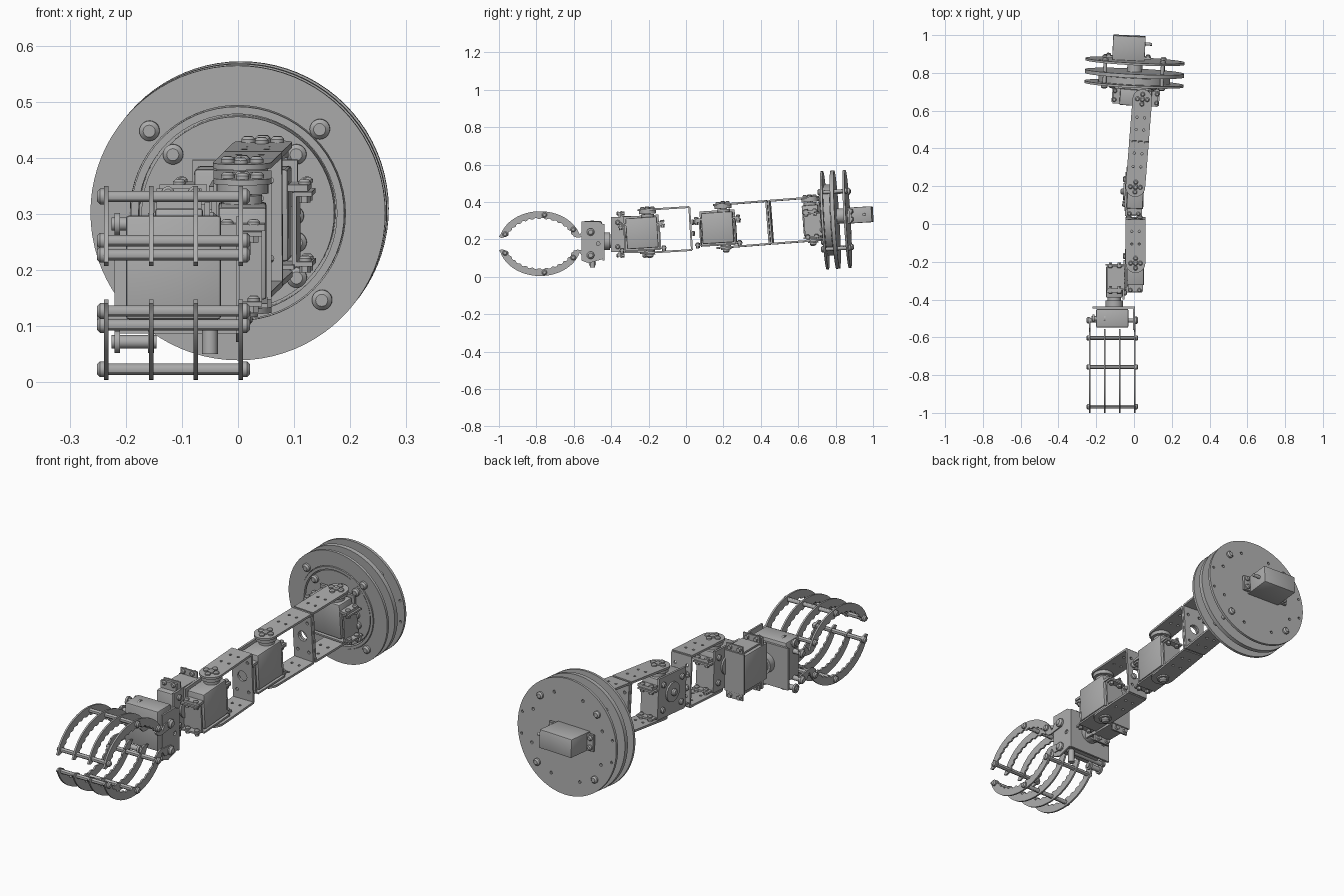
import bpy, bmesh
from math import pi, sin, cos, radians
from mathutils import Matrix, Vector

cube = bpy.data.objects.get("Cube")
if cube:
    bpy.data.objects.remove(cube, do_unlink=True)

grey = bpy.data.materials.new("plain grey")
grey.use_nodes = True
grey.diffuse_color = (0.42, 0.42, 0.42, 1)
grey.node_tree.nodes["Principled BSDF"].inputs["Base Color"].default_value = (0.42, 0.42, 0.42, 1)
parts = []
WORLD = Matrix.Identity(4)


def place(name, mesh, frame):
    mesh.materials.clear()
    mesh.materials.append(grey)
    ob = bpy.data.objects.new(name, mesh)
    ob.matrix_world = frame
    bpy.context.collection.objects.link(ob)
    parts.append(ob)


def frame_at(pos, rz=0, rx=0):
    return (Matrix.Translation(pos) @ Matrix.Rotation(radians(rz), 4, 'Z')
            @ Matrix.Rotation(radians(rx), 4, 'X'))


def axes(x, y, z, pos=(0, 0, 0)):
    m = Matrix((x, y, z)).transposed().to_4x4()
    m.translation = pos
    return m


def box(bm, lo, hi, bevel=0):
    lo, hi = Vector(lo), Vector(hi)
    m = Matrix.Translation((lo + hi) / 2) @ Matrix.Diagonal((*(hi - lo), 1))
    verts = bmesh.ops.create_cube(bm, size=1, matrix=m)["verts"]
    if bevel:
        edges = list({e for v in verts for e in v.link_edges})
        bmesh.ops.bevel(bm, geom=edges, offset=bevel, segments=2, affect='EDGES', profile=0.5)


def rod(bm, a, b, r, r2=None, n=20):
    a, b = Vector(a), Vector(b)
    m = Matrix.Translation((a + b) / 2) @ (b - a).to_track_quat('Z', 'Y').to_matrix().to_4x4()
    bmesh.ops.create_cone(bm, cap_ends=True, segments=n, radius1=r,
                          radius2=r if r2 is None else r2, depth=(b - a).length, matrix=m)


def screw(bm, p, d, r=0.013):
    p, d = Vector(p), Vector(d)
    rod(bm, p, p + d * r * 0.5, r)
    rod(bm, p + d * r * 0.5, p + d * r * 0.9, r, r * 0.6)


def make(name, frame, build):
    bm = bmesh.new()
    build(bm)
    me = bpy.data.meshes.new(name)
    bm.to_mesh(me)
    bm.free()
    place(name, me, frame)


def ring(r, n=64, c=(0, 0)):
    return [(c[0] + r * cos(2 * pi * i / n), c[1] + r * sin(2 * pi * i / n)) for i in range(n)]


def plate(name, frame, outline, z0, z1, holes=()):
    """Flat sheet with holes, extruded along local z."""
    cu = bpy.data.curves.new(name, 'CURVE')
    cu.dimensions, cu.fill_mode, cu.extrude = '2D', 'BOTH', (z1 - z0) / 2
    for pts in [outline] + [h if isinstance(h, list) else ring(h[2], 12, h) for h in holes]:
        sp = cu.splines.new('POLY')
        sp.points.add(len(pts) - 1)
        for p, q in zip(sp.points, pts):
            p.co = (q[0], q[1], 0, 1)
        sp.use_cyclic_u = True
    tmp = bpy.data.objects.new(name + "_tmp", cu)
    me = bpy.data.meshes.new_from_object(tmp)
    bpy.data.objects.remove(tmp)
    place(name, me, frame @ Matrix.Translation((0, 0, (z0 + z1) / 2)))


# ---- Servo with its mounting bracket; shaft is the local z axis
def servo(name, frame):
    def body(bm):
        box(bm, (-0.043, -0.12, -0.09), (0.043, 0.048, 0.075), 0.006)
        box(bm, (-0.04, -0.155, 0.035), (0.04, 0.083, 0.047))
        rod(bm, (0, 0, 0.07), (0, 0, 0.09), 0.035)
        rod(bm, (0, 0, 0.085), (0, 0, 0.1), 0.016)

    def bracket(bm):
        box(bm, (-0.055, -0.13, -0.1), (-0.045, 0.058, 0.085))
        for y, s in ((-0.13, -1), (0.058, 1)):
            box(bm, (-0.055, y - 0.004, -0.1), (0.035, y + 0.004, 0.033))
            for z in (-0.095, 0.03):
                box(bm, (-0.05, min(y, y + s * 0.032), z - 0.004), (0.035, max(y, y + s * 0.032), z + 0.004))
                for x in (-0.027, 0.02):
                    screw(bm, (x, y + s * 0.018, z + 0.004 + 0.012 * (z > 0)), (0, 0, 1), 0.011)
                    rod(bm, (x, y + s * 0.018, z - 0.016), (x, y + s * 0.018, z), 0.01, n=6)
        rod(bm, (-0.063, -0.035, 0), (-0.05, -0.035, 0), 0.045, n=32)
        for y in (-0.1, 0.03):
            for z in (-0.065, 0.05):
                screw(bm, (-0.055, y, z), (-1, 0, 0))
        screw(bm, (-0.063, -0.035, 0), (-1, 0, 0), 0.016)
        box(bm, (-0.055, -0.13, -0.104), (0.045, 0.058, -0.096))
    make(name + "_servo_body", frame, body)
    make(name + "_servo_bracket", frame, bracket)


# ---- U bracket: web at local y = web, arms reaching to the pivot at y = 0
def u_bracket(name, frame, web, half=0.115, w=0.052):
    s = 1 if web > 0 else -1
    arc = [(w * cos(a), -s * w * sin(a)) for a in [pi * i / 16 for i in range(17)]]
    outline = arc + [(-w, web), (w, web)]
    cross = [(0.026, 0), (-0.026, 0), (0, 0.026), (0, -0.026)]
    holes = [(x, web * f, 0.006) for f in (0.45, 0.75) for x in (-0.02, 0.02)]
    for side, z in (("upper", half), ("lower", -half)):
        plate(f"{name}_{side}_arm", frame, outline, z - 0.005, z + 0.005, holes)
    web_frame = frame @ Matrix.Translation((0, web, 0)) @ Matrix.Rotation(pi / 2, 4, 'X')
    plate(f"{name}_web", web_frame, [(-w, -half), (w, -half), (w, half), (-w, half)], -0.005, 0.005,
          [(0, 0, 0.024)] + [(x, z, 0.007) for x in (-0.03, 0.03) for z in (-0.07, 0.07)])

    def hardware(bm):
        rod(bm, (0, 0, half - 0.022), (0, 0, half - 0.005), 0.046, n=32)
        screw(bm, (0, 0, half + 0.005), (0, 0, 1), 0.014)
        for x, y in cross:
            screw(bm, (x, y, half + 0.005), (0, 0, 1), 0.012)
        rod(bm, (0, 0, -half - 0.012), (0, 0, -half + 0.018), 0.028)
        screw(bm, (0, 0, -half - 0.012), (0, 0, -1), 0.018)
    make(f"{name}_pivot_hardware", frame, hardware)


# ---- Turntable base: three discs, bearing, standoffs and motor
base = frame_at((0, 0.742, 0.302), -2.75, 3.4)
disc = base @ Matrix.Rotation(pi / 2, 4, 'X')
R = 0.263
spots = [(0.2 * cos(a), 0.2 * sin(a), 0.007) for a in [pi / 8 + pi * i / 4 for i in range(8)]]
plate("front_disc", disc, ring(R, 80), -0.006, 0.006, [ring(0.192)])
plate("bearing_outer_ring", disc, ring(0.19), -0.04, 0.01, [ring(0.177)])
plate("bearing_inner_disc", disc, ring(0.172), -0.045, 0.006)
plate("middle_disc", disc, ring(R, 80), -0.066, -0.046)
plate("back_disc", disc, ring(R, 80), -0.126, -0.114,
      spots + [(x * 0.24, y * 0.05, 0.006) for x in (-1, 1) for y in (-1, 1)])


def base_screws(bm):
    for x, z in ((-0.157, 0.147), (0.147, 0.15), (0.15, -0.155), (-0.157, -0.15)):
        rod(bm, (x, 0, z), (x, 0.12, z), 0.01)
        screw(bm, (x, -0.006, z), (0, -1, 0), 0.018)
        screw(bm, (x, 0.126, z), (0, 1, 0), 0.016)
    for x, z in ((-0.115, 0.105), (0.105, 0.105), (0.105, -0.115), (0.105, -0.052), (0.1, -0.005), (-0.115, -0.11)):
        screw(bm, (x, -0.006, z), (0, -1, 0), 0.018)


def base_motor(bm):
    box(bm, (-0.122, 0.125, -0.025), (0.05, 0.255, 0.06), 0.004)
    box(bm, (-0.155, 0.135, -0.02), (0.083, 0.147, 0.055))
    rod(bm, (0, 0.06, 0.018), (0, 0.12, 0.018), 0.04)
    for x in (-0.14, 0.067):
        for z in (-0.003, 0.04):
            screw(bm, (x, 0.147, z), (0, 1, 0), 0.012)
    rod(bm, (0.05, 0.215, 0.018), (0.085, 0.215, 0.018), 0.008)


make("base_screws_and_standoffs", base, base_screws)
make("base_motor", base, base_motor)

# ---- Arm joints
shoulder = frame_at((0.045, 0.67, 0.308), -4.6, 4.4)
elbow = frame_at((0.008, 0.205, 0.272), -4.6, 4.4)
fore = frame_at((0.008, 0.205, 0.272), -2, 3.5)
wrist = frame_at((0.008, -0.2, 0.244), 0, 3.5)
servo("shoulder", shoulder @ Matrix.Rotation(-pi / 2, 4, 'Z'))
u_bracket("upper_arm_rear", shoulder, -0.218)
u_bracket("upper_arm_front", elbow, 0.238)
servo("elbow", fore)
u_bracket("forearm", wrist, 0.225)
servo("wrist", wrist)
servo("wrist_roll", axes((-1, 0, 0), (0, 0, -1), (0, -1, 0), (-0.105, -0.315, 0.19)))
make("elbow_link_screws", fore, lambda bm: [screw(bm, (x, -0.172, z), (0, 1, 0), 0.014)
                                            for x in (-0.03, 0.03) for z in (-0.03, 0.03)])

# ---- Gripper mount
MID = 0.177
side = axes((0, 1, 0), (0, 0, 1), (1, 0, 0))
cheek = [(-0.437, 0.1), (-0.465, 0.118), (-0.56, 0.118), (-0.56, -0.09), (-0.52, -0.105), (-0.437, -0.08)]
cheek = [(y, z + MID) for y, z in cheek]
plate("gripper_left_cheek", side, cheek, -0.004, 0.004, [(-0.47, MID, 0.01)])


def gripper_mount(bm):
    box(bm, (-0.22, -0.447, MID - 0.09), (0.004, -0.437, MID + 0.105))
    box(bm, (-0.2, -0.548, MID - 0.065), (-0.03, -0.45, MID + 0.12), 0.006)
    rod(bm, (-0.105, -0.44, 0.19), (-0.105, -0.405, 0.19), 0.046, n=32)
    rod(bm, (-0.05, -0.5, 0.05), (-0.05, -0.5, 0.12), 0.014)
    for s in (-1, 1):
        z = MID + s * 0.062
        rod(bm, (-0.235, -0.51, z), (0.015, -0.51, z), 0.011)
        screw(bm, (0.004, -0.51, z), (1, 0, 0), 0.02)
        screw(bm, (-0.235, -0.51, z), (-1, 0, 0), 0.018)
        z = MID + s * 0.105
        rod(bm, (-0.225, -0.5, z), (-0.145, -0.5, z), 0.012)
        for x in (-0.215, -0.155):
            rod(bm, (x - 0.005, -0.5, z), (x + 0.005, -0.5, z), 0.02)


make("gripper_mount", WORLD, gripper_mount)

# ---- Curved fingers with toothed inner edges, mirrored above and below
arc = [radians(16 + 148 * i / 52) for i in range(53)]
outer = [(-0.78 + 0.22 * cos(a), 0.173 * sin(a)) for a in arc]
inner = [(-0.78 + (0.187 - 0.006 * (i % 4 > 1)) * cos(a), (0.138 - 0.006 * (i % 4 > 1)) * sin(a))
         for i, a in enumerate(arc)]
tip = [(-1.0, 0.037), (-0.985, 0.03)]
hub = [(-0.58, 0.032), (-0.5, 0.042), (-0.495, 0.078), (-0.55, 0.075)]
finger = outer + tip + inner[::-1] + hub[:1] + [(-0.556, 0.037)]
outer_finger = outer + tip + inner[::-1] + hub
for s, half in ((1, "upper"), (-1, "lower")):
    for k, x in enumerate((-0.235, -0.155, -0.075, 0.005)):
        shape = outer_finger if k in (0, 3) else finger
        plate(f"{half}_finger_{k + 1}", side, [(y, MID + s * z) for y, z in shape], x - 0.004, x + 0.004)

    def finger_rods(bm):
        for y, z in ((-0.603, 0.075), (-0.757, 0.154), (-0.967, 0.05)):
            c = MID + s * z
            rod(bm, (-0.24, y, c), (0.01, y, c), 0.01, n=12)
            screw(bm, (0.009, y, c), (1, 0, 0), 0.014)
            screw(bm, (-0.239, y, c), (-1, 0, 0), 0.014)
    make(f"{half}_finger_rods", WORLD, finger_rods)

# ---- Shading with sharp edges kept
bpy.ops.object.select_all(action='DESELECT')
for ob in parts:
    ob.select_set(True)
bpy.context.view_layer.objects.active = parts[0]
bpy.ops.object.shade_smooth_by_angle(angle=radians(30))
